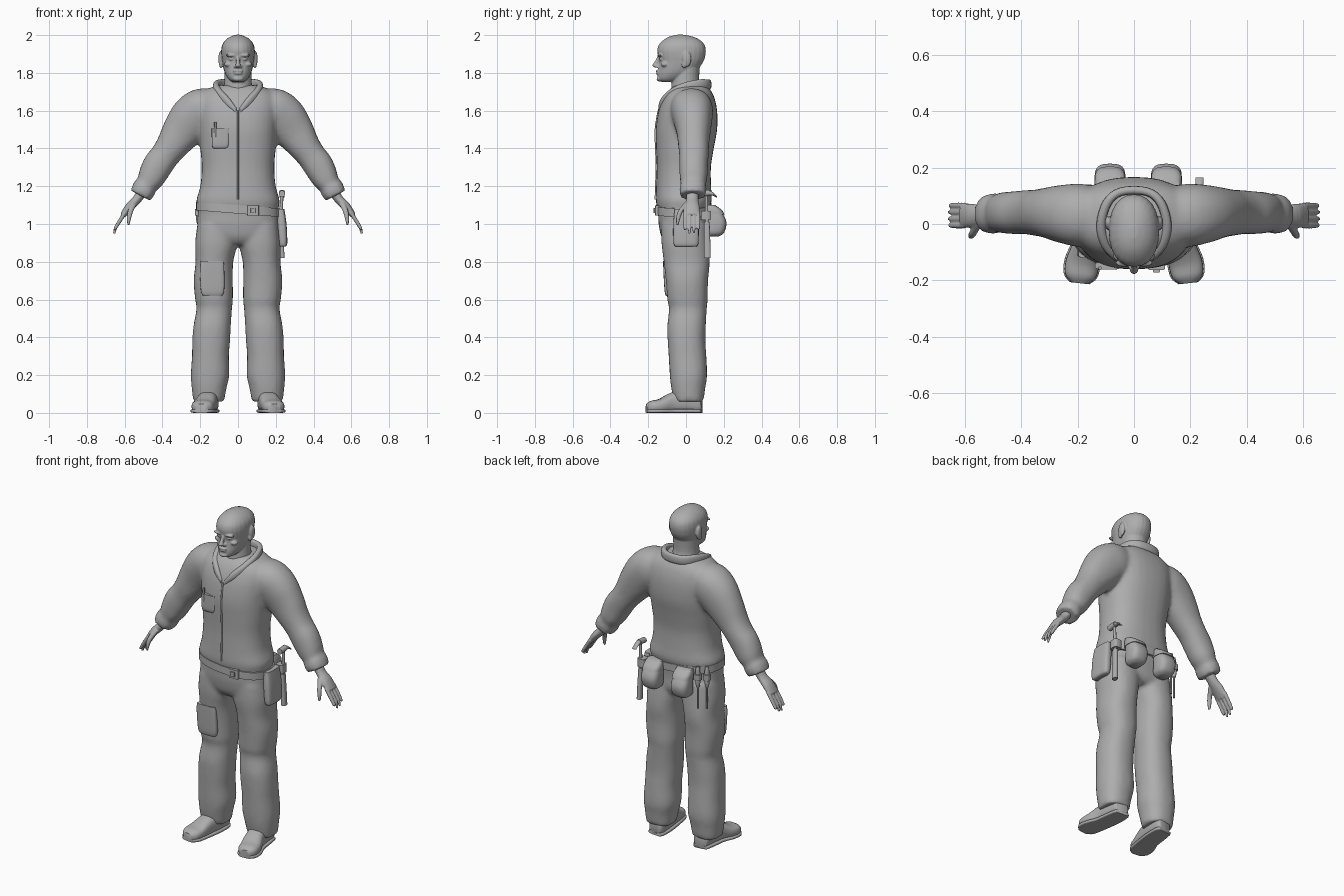
import bpy, bmesh, math
from mathutils import Vector

grey = bpy.data.materials.new("plain_grey")
grey.diffuse_color = (0.42, 0.42, 0.42, 1)
X, Y, Z = Vector((1, 0, 0)), Vector((0, 1, 0)), Vector((0, 0, 1))


def catmull(rows, k):
    """Smoothly interpolate between rows of numbers."""
    out = []
    for i in range(len(rows) - 1):
        a, b, c, d = (rows[max(i - 1, 0)], rows[i], rows[i + 1], rows[min(i + 2, len(rows) - 1)])
        for j in range(k):
            t = j / k
            out.append([0.5 * (2 * q + (r - p) * t + (2 * p - 5 * q + 4 * r - s) * t * t
                               + (3 * q - p - 3 * r + s) * t ** 3) for p, q, r, s in zip(a, b, c, d)])
    return out + [list(rows[-1])]


def loft(name, rows, side=Y, flat=False, n=24, k=4, e=2.0, mirror=1, tilt=0):
    """Skin over rings (cx, cy, cz, ru, rv); flat keeps the rings level."""
    rows = catmull(rows, k)
    pts = [Vector(r[:3]) for r in rows]
    bm = bmesh.new()
    rings = []
    for i, r in enumerate(rows):
        t = Z if flat else pts[min(i + 1, len(pts) - 1)] - pts[max(i - 1, 0)]
        u = side.cross(t).normalized()
        ring = []
        for j in range(n):
            a = 2 * math.pi * j / n
            c, s = math.cos(a), math.sin(a)
            p = (pts[i] + u * (max(r[3], .001) * math.copysign(abs(c) ** (2 / e), c))
                 + side * (max(r[4], .001) * math.copysign(abs(s) ** (2 / e), s)))
            ring.append(bm.verts.new((p.x * mirror, p.y, max(p.z - tilt * p.x, 0))))
        rings.append(ring)
    for a, b in zip(rings, rings[1:]):
        for j in range(n):
            bm.faces.new((a[j], a[(j + 1) % n], b[(j + 1) % n], b[j]))
    bm.faces.new(rings[0])
    bm.faces.new(rings[-1])
    return finish(name, bm)


def finish(name, bm):
    bmesh.ops.recalc_face_normals(bm, faces=bm.faces)
    me = bpy.data.meshes.new(name)
    bm.to_mesh(me)
    bm.free()
    me.materials.append(grey)
    ob = bpy.data.objects.new(name, me)
    bpy.context.collection.objects.link(ob)
    return ob


def blob(name, c, r):
    bm = bmesh.new()
    bmesh.ops.create_uvsphere(bm, u_segments=20, v_segments=12, radius=1)
    for v in bm.verts:
        v.co = Vector([c[i] + v.co[i] * r[i] for i in range(3)])
    return finish(name, bm)


def rod(name, a, b, r, side=Y, n=10):
    return loft(name, [(*a, r, r), (*b, r, r)], side, n=n, k=1)


def level(rows):
    """Rows (z, half width, front y, back y) to level rings."""
    return [(0, (f + b) / 2, z, w, (b - f) / 2) for z, w, f, b in rows]


def fuse(name, parts, voxel, smooth):
    """Merge overlapping parts into one soft skin."""
    bpy.ops.object.select_all(action='DESELECT')
    for p in parts:
        p.select_set(True)
    ob = parts[0]
    bpy.context.view_layer.objects.active = ob
    bpy.ops.object.join()
    ob.name = name
    m = ob.modifiers.new("blend", 'REMESH')
    m.mode, m.voxel_size, m.use_smooth_shade = 'VOXEL', voxel, True
    s = ob.modifiers.new("soften", 'SMOOTH')
    s.factor, s.iterations = 0.5, smooth
    bpy.ops.object.modifier_apply(modifier=m.name)
    bpy.ops.object.modifier_apply(modifier=s.name)
    return ob


# Coverall: torso, sleeves and trouser legs fused together
torso = [(.89, .10, -.10, .09), (.93, .19, -.13, .115), (1.0, .215, -.145, .115), (1.06, .213, -.148, .12),
         (1.10, .218, -.156, .13), (1.13, .22, -.16, .137), (1.2, .2, -.158, .133), (1.3, .192, -.155, .132),
         (1.4, .2, -.158, .147), (1.5, .207, -.16, .165), (1.6, .215, -.145, .165), (1.67, .21, -.118, .15),
         (1.71, .17, -.09, .13), (1.735, .11, -.06, .11)]
suit = [loft("torso", level(torso), flat=True, e=2.4, n=32)]
sleeve = [(.1, .03, 1.63, .085, .09), (.18, .03, 1.605, .118, .112), (.24, .035, 1.56, .122, .105),
          (.30, .04, 1.485, .106, .09), (.345, .04, 1.42, .088, .082), (.385, .042, 1.365, .078, .078),
          (.425, .04, 1.31, .08, .076), (.46, .04, 1.245, .072, .073), (.485, .038, 1.205, .058, .066),
          (.495, .037, 1.19, .064, .072), (.516, .035, 1.15, .06, .068)]
leg = [(.11, -.01, 1.0, .105, .12), (.115, -.005, .9, .112, .125), (.125, .004, .8, .1, .122),
       (.131, .005, .7, .104, .112), (.127, .008, .6, .1, .107), (.126, .01, .55, .094, .1),
       (.137, .003, .46, .099, .102), (.142, .003, .38, .1, .1), (.146, .008, .3, .098, .1),
       (.148, .013, .2, .102, .099), (.153, .012, .13, .092, .09), (.155, .015, .06, .082, .078)]
for s in (-1, 1):
    suit += [loft("sleeve", sleeve, mirror=s, e=2.2), loft("leg", leg, flat=True, mirror=s, e=2.3)]
fuse("coverall", suit, .012, 5)

# Head: skull, neck and facial features fused together
skull = [(1.752, .03, -.13, -.05), (1.765, .048, -.147, -.02), (1.79, .065, -.15, .03), (1.82, .076, -.146, .065),
         (1.86, .084, -.142, .092), (1.89, .088, -.148, .102), (1.92, .089, -.152, .105), (1.95, .083, -.143, .097),
         (1.975, .065, -.118, .073), (1.992, .04, -.088, .035), (2.002, .012, -.05, -.01)]
neck = [(1.62, .085, -.09, .09), (1.7, .078, -.08, .085), (1.76, .072, -.075, .07), (1.85, .07, -.06, .075)]
face = [loft("skull", level(skull), flat=True, e=2.2), loft("neck", level(neck), flat=True),
        loft("nose", [(0, -.14, 1.892, .009, .008), (0, -.155, 1.86, .01, .011),
                      (0, -.164, 1.838, .015, .015), (0, -.15, 1.828, .013, .012)]),
        blob("upper_lip", (0, -.148, 1.81), (.028, .012, .006)),
        blob("lower_lip", (0, -.147, 1.797), (.024, .012, .006)),
        blob("chin", (0, -.138, 1.768), (.028, .018, .014))]
for s in (-1, 1):
    face += [blob("brow", (s * .035, -.138, 1.893), (.032, .014, .008)),
             blob("eye", (s * .034, -.132, 1.872), (.014, .011, .006)),
             blob("nostril", (s * .014, -.148, 1.833), (.009, .012, .008)),
             blob("cheek", (s * .05, -.113, 1.845), (.024, .02, .014)),
             blob("ear", (s * .092, .004, 1.873), (.012, .024, .042)),
             blob("ear_lobe", (s * .09, -.01, 1.845), (.01, .013, .02))]
fuse("head", face, .0045, 3)

# Hands: palm, four fingers and a thumb
for s in (-1, 1):
    hand = [loft("palm", [(.495, .035, 1.19, .03, .036), (.535, .033, 1.13, .024, .032),
                          (.575, .03, 1.09, .023, .042), (.61, .03, 1.045, .015, .043)], mirror=s, k=3),
            loft("thumb", [(.55, .005, 1.11, .016, .016), (.57, -.03, 1.065, .014, .014),
                           (.578, -.042, 1.025, .011, .011), (.58, -.045, .995, .006, .006)], mirror=s, n=12)]
    for i, drop in enumerate((.97, .948, .952, .975)):
        y = -.005 + i * .0235
        hand.append(loft("finger", [(.598, y, 1.06, .011, .0105), (.63, y, 1.01, .0105, .0105),
                                    (.648, y, .98, .009, .009), (.656, y, drop, .006, .006)], mirror=s, n=12))
    fuse("hand", hand, .005, 1)

# Shoes with soles
shoe = [(.15, .085, .04, .03, .03), (.15, .07, .045, .045, .045), (.155, 0, .06, .052, .06),
        (.165, -.075, .054, .053, .054), (.183, -.14, .037, .06, .037), (.19, -.185, .032, .054, .032),
        (.193, -.21, .026, .03, .022)]
for s in (-1, 1):
    loft("shoe", shoe, side=Z, e=2.6, mirror=s)
    loft("sole", [(x, y, .01, u + .005, .01) for x, y, z, u, v in shoe], side=Z, e=5, mirror=s)

# Folded collar and undershirt neckline
half = [(.008, -.14, 1.6, .008, .014), (.05, -.122, 1.645, .017, .024), (.098, -.075, 1.688, .018, .03),
        (.117, -.005, 1.72, .017, .03), (.095, .075, 1.738, .016, .028), (.045, .115, 1.738, .015, .027)]
loft("collar", half + [(-r[0],) + r[1:] for r in reversed(half)], side=Z, e=2.8, n=16)
loft("undershirt_neckline", [(0, -.005, 1.63, .09, .115), (0, -.003, 1.675, .09, .098),
                             (0, 0, 1.69, .084, .09)], flat=True, tilt=0)

# Zip, chest pocket with pen, thigh patch
loft("zip_strip", [(0, f, z, .005, .006) for z, w, f, b in torso[5:11]], n=8)
loft("chest_pocket", [(-.095, -.142, 1.4, .035, .012), (-.093, -.146, 1.42, .045, .015),
                      (-.093, -.148, 1.505, .046, .013)], e=4, flat=True)
rod("pen", (-.122, -.158, 1.46), (-.12, -.157, 1.54), .006)
loft("thigh_patch", [(-.135, -.092, .62, .05, .015), (-.135, -.097, .65, .062, .017),
                     (-.137, -.104, .76, .064, .016), (-.137, -.107, .805, .06, .014)], e=4, flat=True)

# Belt and buckle
loft("belt", [(0, -.013, z, .222, .147) for z in (1.055, 1.1)], flat=True, e=2.4, n=40, k=1, tilt=.08)
loft("buckle", [(.08, -.15, z, .03, .014) for z in (1.045, 1.098)], flat=True, e=6, k=1)
loft("buckle_tongue", [(.08, -.158, z, .013, .014) for z in (1.058, 1.085)], flat=True, e=6, k=1)

# Side holster and back pouches
loft("side_pouch", [(.237, 0, .88, .016, .055), (.238, 0, .9, .023, .066), (.232, 0, 1.0, .025, .067),
                    (.225, 0, 1.08, .02, .06)], flat=True, e=3.5)
for x in (-.085, .115):
    loft("back_pouch", [(x, .145, .935, .03, .03), (x, .152, .955, .05, .05), (x, .16, 1.01, .055, .054),
                        (x, .145, 1.065, .05, .042), (x, .128, 1.09, .045, .025)], flat=True, e=3)
    loft("pouch_flap", [(x, .15, 1.05, .055, .054), (x, .143, 1.075, .054, .046),
                        (x, .128, 1.1, .048, .026)], flat=True, e=3)

# Hammer hanging from the belt
loft("hammer_grip", [(.232, .113, .82, .014, .018), (.23, .112, .9, .013, .017), (.226, .11, 1.01, .012, .015)], e=3)
rod("hammer_shaft", (.226, .11, 1.0), (.232, .108, 1.16), .009)
rod("hammer_head", (.233, .068, 1.16), (.233, .12, 1.165), .017, side=Z)
loft("hammer_claw", [(.233, .115, 1.165, .013, .015), (.233, .14, 1.16, .014, .01),
                     (.233, .165, 1.142, .014, .004)], side=Z, n=10)
loft("hammer_loop", [(.218, .105, z, .024, .026) for z in (1.02, 1.07)], flat=True, e=4, k=1)

# Screwdrivers on the other side
for x, y in ((-.165, .122), (-.208, .095)):
    loft("screwdriver_handle", [(x, y, 1.0, .009, .009), (x, y, 1.03, .014, .014), (x, y, 1.1, .013, .013),
                                (x, y, 1.125, .008, .008)], n=12)
    rod("screwdriver_shaft", (x, y, .87), (x, y, 1.01), .005)
    loft("screwdriver_loop", [(x, y, z, .02, .019) for z in (1.045, 1.08)], flat=True, e=4, k=1)

bpy.ops.object.select_all(action='SELECT')
bpy.context.view_layer.objects.active = bpy.data.objects["coverall"]
bpy.ops.object.shade_smooth_by_angle(angle=math.radians(50))
